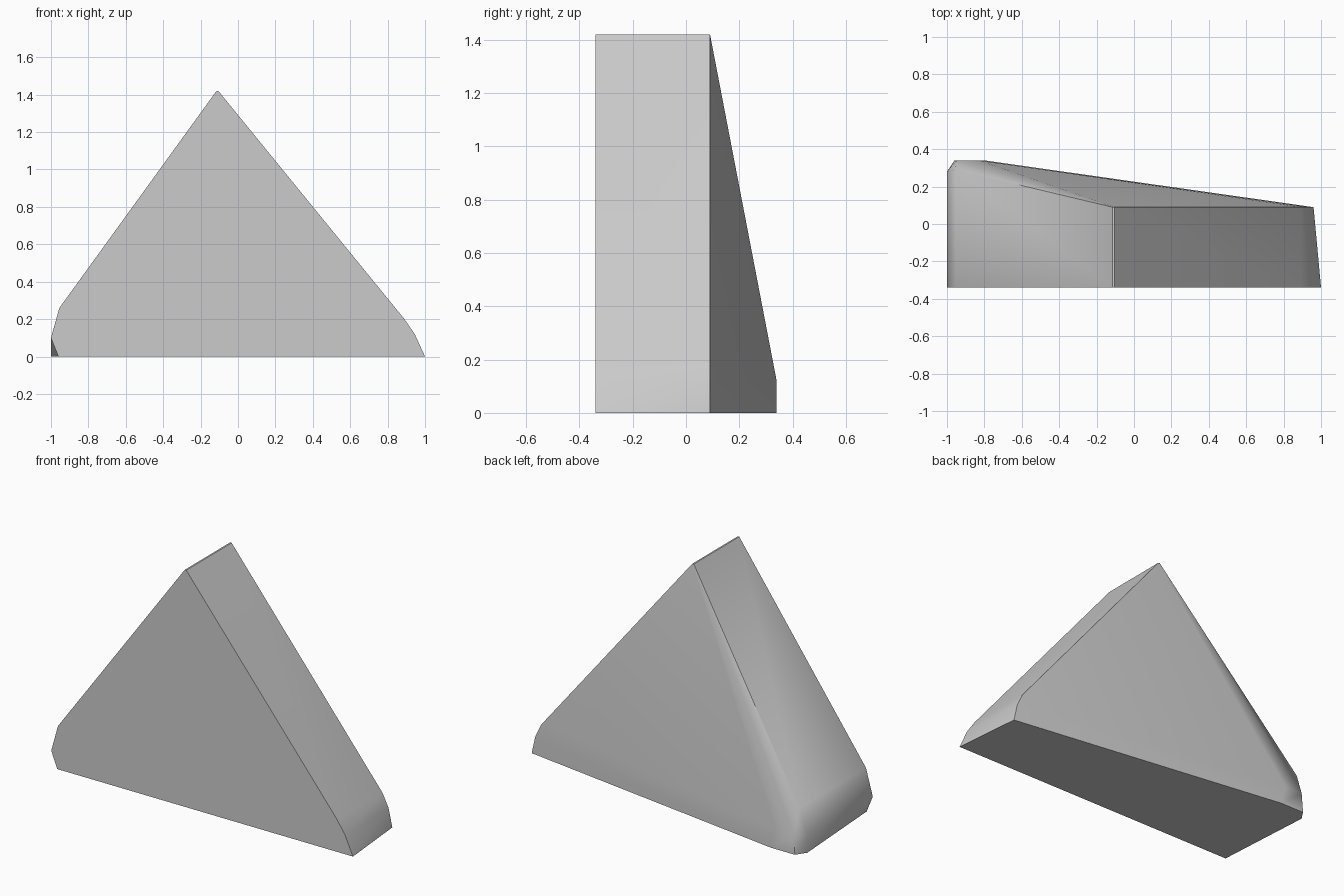
import bpy
import bmesh
from math import radians

cube = bpy.data.objects.get("Cube")
if cube:
    bpy.data.objects.remove(cube, do_unlink=True)

# Plain grey material
grey = bpy.data.materials.new("plain_grey")
grey.use_nodes = True
colour = (0.6, 0.6, 0.6, 1)
grey.diffuse_color = colour
grey.node_tree.nodes["Principled BSDF"].inputs["Base Color"].default_value = colour

FRONT, RIDGE, BACK = -0.34, 0.09, 0.34

# Front outline (x, z)
front = [(-0.96, 0), (-1, 0.1), (-0.955, 0.26), (-0.115, 1.42),
         (-0.105, 1.42), (0.89, 0.2), (0.945, 0.12), (1, 0)]
# Right slope and peak, where they meet the back face (x, z)
rear = [(-0.115, 1.42), (-0.105, 1.42), (0.895, 0.19), (0.935, 0.11), (0.96, 0)]
# Thick rear corner with its small chamfer (x, y, z)
corner = [(-1, 0.28, 0), (-1, 0.28, 0.1), (-0.955, 0.29, 0.26),
          (-0.96, BACK, 0), (-0.95, BACK, 0.12),
          (-0.8, BACK, 0), (-0.83, BACK, 0.12)]

points = [(x, FRONT, z) for x, z in front]
points += [(x, RIDGE, z) for x, z in rear]
points += corner

# Skin the outlines as one convex wedge
bm = bmesh.new()
verts = [bm.verts.new(p) for p in points]
bmesh.ops.convex_hull(bm, input=verts)
loose = [v for v in bm.verts if not v.link_faces]
bmesh.ops.delete(bm, geom=loose, context='VERTS')
bmesh.ops.dissolve_limit(bm, angle_limit=radians(0.5),
                         verts=bm.verts[:], edges=bm.edges[:])
bmesh.ops.recalc_face_normals(bm, faces=bm.faces[:])
mesh = bpy.data.meshes.new("wedge_block")
bm.to_mesh(mesh)
bm.free()
mesh.materials.append(grey)

wedge = bpy.data.objects.new("wedge_block", mesh)
bpy.context.collection.objects.link(wedge)
bpy.ops.object.select_all(action='DESELECT')
wedge.select_set(True)
bpy.context.view_layer.objects.active = wedge
bpy.ops.object.shade_smooth_by_angle(angle=radians(45))
